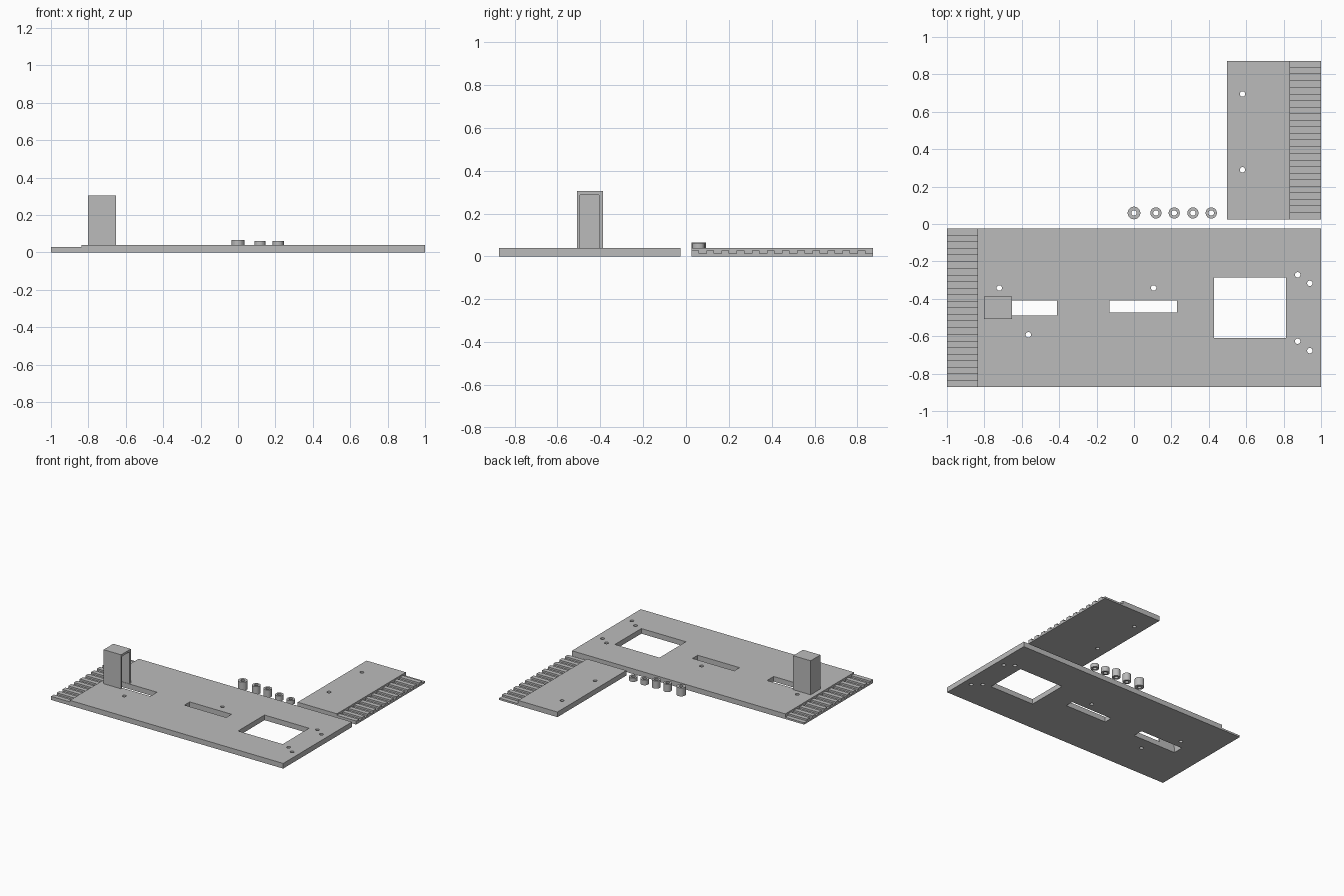
import bpy, bmesh, math
from mathutils import Vector

if "Cube" in bpy.data.objects:
    bpy.data.objects.remove(bpy.data.objects["Cube"])

grey = bpy.data.materials.new("plain grey")
grey.diffuse_color = (0.5, 0.5, 0.5, 1)
grey.use_nodes = True
grey.node_tree.nodes["Principled BSDF"].inputs["Base Color"].default_value = grey.diffuse_color


def prism(name, points, offset):
    """Extrude a flat outline by an offset vector."""
    bm = bmesh.new()
    face = bm.faces.new([bm.verts.new(p) for p in points])
    res = bmesh.ops.extrude_face_region(bm, geom=[face])
    verts = [v for v in res["geom"] if isinstance(v, bmesh.types.BMVert)]
    bmesh.ops.translate(bm, verts=verts, vec=Vector(offset))
    bmesh.ops.recalc_face_normals(bm, faces=bm.faces)
    mesh = bpy.data.meshes.new(name)
    bm.to_mesh(mesh)
    bm.free()
    mesh.materials.append(grey)
    obj = bpy.data.objects.new(name, mesh)
    bpy.context.collection.objects.link(obj)
    return obj


def box(name, x0, x1, y0, y1, z0, z1):
    return prism(name, [(x0, y0, z0), (x1, y0, z0), (x1, y1, z0), (x0, y1, z0)],
                 (0, 0, z1 - z0))


def rod(name, x, y, r, z0, z1, n=24):
    pts = [(x + r * math.cos(2 * math.pi * i / n),
            y + r * math.sin(2 * math.pi * i / n), z0) for i in range(n)]
    return prism(name, pts, (0, 0, z1 - z0))


def cut(obj, cutters):
    """Subtract the cutters, bake the result and delete them."""
    for c in cutters:
        c.hide_render = True
        mod = obj.modifiers.new("cut", "BOOLEAN")
        mod.operation, mod.solver, mod.object = "DIFFERENCE", "EXACT", c
    dg = bpy.context.evaluated_depsgraph_get()
    mesh = bpy.data.meshes.new_from_object(obj.evaluated_get(dg))
    obj.modifiers.clear()
    obj.data = mesh
    for c in cutters:
        bpy.data.objects.remove(c)


def comb_cutter(x0, x1, y0, y1, strips=24, high=0.028, low=0.014):
    """Square-wave cutter that leaves teeth on a plate's end."""
    pts, step = [(x0, y0 - 0.05, 0.1), (x0, y0 - 0.05, high)], (y1 - y0) / strips
    for i in range(1, strips):
        a, b = (high, low) if i % 2 else (low, high)
        pts += [(x0, y0 + i * step, a), (x0, y0 + i * step, b)]
    pts += [(x0, y1 + 0.05, low), (x0, y1 + 0.05, 0.1)]
    return prism("comb_cutter", pts, (x1 - x0, 0, 0))


T = 0.04  # plate thickness

# Long base plate with toothed left end, openings and screw holes
base = box("base_plate", -1, 1, -0.872, -0.025, 0, T)
holes = [(-0.72, -0.342), (0.105, -0.342), (-0.565, -0.592), (0.875, -0.272),
         (0.94, -0.317), (0.875, -0.627), (0.94, -0.677)]
openings = [(0.428, 0.812, -0.61, -0.285), (-0.13, 0.23, -0.473, -0.408),
            (-0.785, -0.412, -0.49, -0.408)]
cut(base, [comb_cutter(-1.1, -0.838, -0.872, -0.025)]
    + [box("opening", *o, -0.1, 0.1) for o in openings]
    + [rod("hole", x, y, 0.0145, -0.1, 0.1) for x, y in holes])

# Short end plate with toothed right end
end = box("end_plate", 0.497, 1, 0.025, 0.872, 0, T)
cut(end, [comb_cutter(0.835, 1.1, 0.025, 0.872)]
    + [rod("hole", 0.58, y, 0.0145, -0.1, 0.1) for y in (0.29, 0.695)])

# Upright housing, hollow and open to the right and below
tower = box("upright_housing", -0.802, -0.652, -0.508, -0.388, T, 0.305)
cut(tower, [box("hollow", -0.785, -0.6, -0.494, -0.405, 0, 0.288)])

# Row of loose spacers, getting shorter
for i, (x, r, h) in enumerate([(0, 0.034, 0.065), (0.117, 0.03, 0.06),
                               (0.215, 0.03, 0.06), (0.315, 0.03, 0.04),
                               (0.413, 0.03, 0.03)]):
    spacer = rod(f"spacer_{i + 1}", x, 0.059, r, 0, h)
    cut(spacer, [rod("bore", x, 0.059, 0.0145, -0.1, 0.2)])
